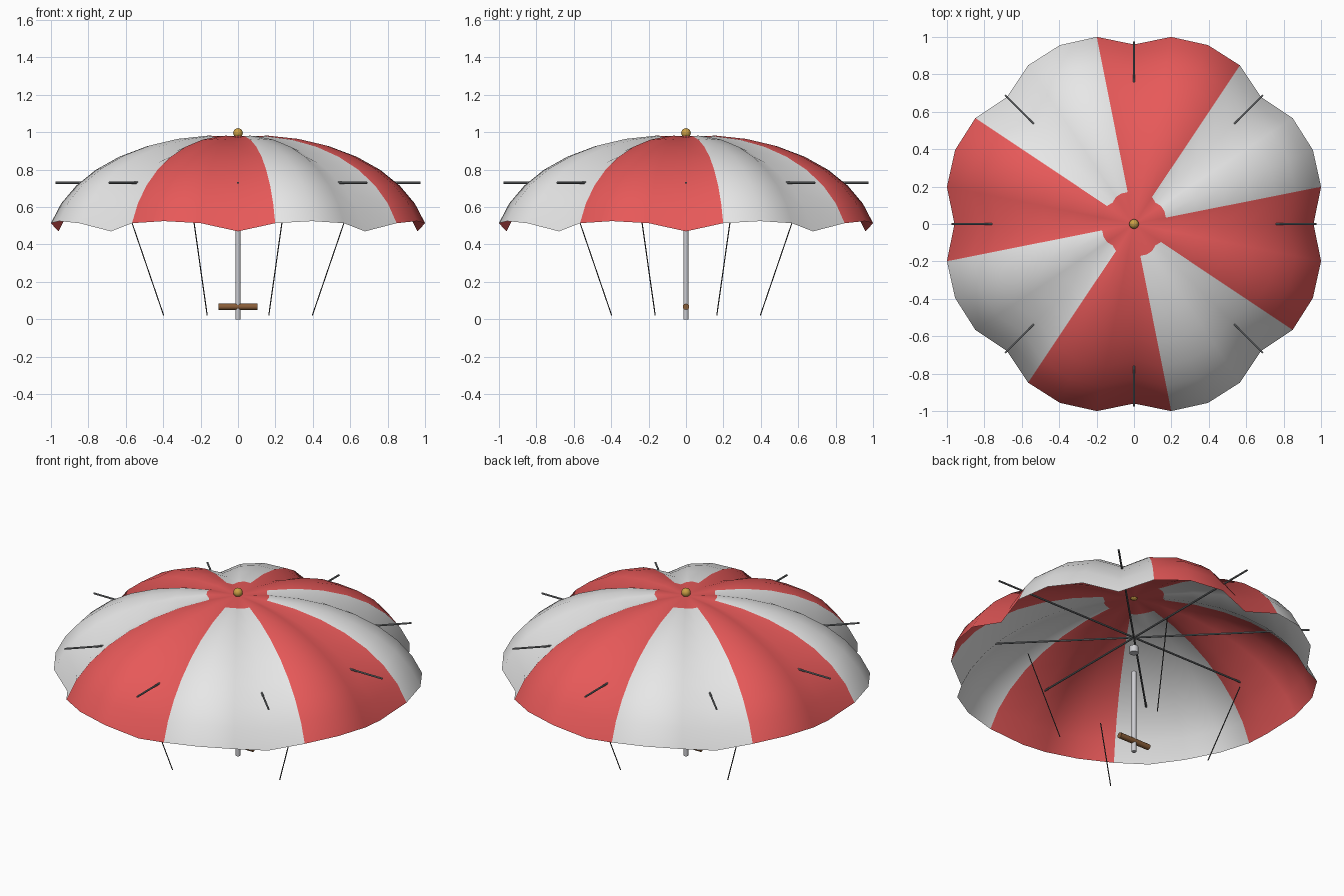
import bpy, bmesh, math
from mathutils import Vector

cube = bpy.data.objects.get("Cube")
if cube:
    bpy.data.objects.remove(cube, do_unlink=True)


def material(name, colour):
    m = bpy.data.materials.new(name)
    m.use_nodes = True
    m.diffuse_color = (*colour, 1)
    m.node_tree.nodes["Principled BSDF"].inputs["Base Color"].default_value = (*colour, 1)
    return m


RED = material("canopy red", (0.8, 0.1, 0.1))
WHITE = material("canopy white", (0.8, 0.8, 0.8))
STEEL = material("pole steel", (0.6, 0.6, 0.63))
DARK = material("rib grey", (0.2, 0.21, 0.22))
ROPE = material("rope dark", (0.06, 0.06, 0.06))
WOOD = material("handle brown", (0.25, 0.11, 0.04))
GOLD = material("finial gold", (0.6, 0.35, 0.06))


def finish(obj, name, mat):
    obj.name = name
    obj.data.materials.append(mat)
    bpy.ops.object.shade_smooth_by_angle(angle=math.radians(40))


def rod(name, start, end, radius, mat, sides=12):
    """Cylinder between two points."""
    a, b = Vector(start), Vector(end)
    bpy.ops.mesh.primitive_cylinder_add(vertices=sides, radius=radius,
                                        depth=(b - a).length, location=(a + b) / 2)
    obj = bpy.context.object
    obj.rotation_euler = (b - a).to_track_quat("Z", "Y").to_euler()
    finish(obj, name, mat)


def polar(radius, degrees, z):
    t = math.radians(degrees)
    return (radius * math.cos(t), radius * math.sin(t), z)


# Canopy: elliptical dome whose panels billow out between the eight ribs
SEGMENTS, RINGS, TOP = 32, 8, 0.98
STEP = 360 / SEGMENTS
SWEEP = math.radians(75)


def canopy_point(ring, seg):
    s = ring / RINGS
    t = s * SWEEP
    billow = abs(math.sin(math.radians(4 * seg * STEP))) ** 0.65 * math.sin(s * math.pi / 2)
    radius = 0.96 * math.sin(t) / math.sin(SWEEP) + 0.075 * billow
    drop = 0.51 * (1 - math.cos(t)) / (1 - math.cos(SWEEP))
    return polar(radius, seg * STEP, TOP - drop + 0.055 * billow)


bm = bmesh.new()
apex = bm.verts.new((0, 0, TOP))
rings = [[bm.verts.new(canopy_point(r, i)) for i in range(SEGMENTS)]
         for r in range(1, RINGS + 1)]
for i in range(SEGMENTS):
    j = (i + 1) % SEGMENTS
    bm.faces.new((apex, rings[0][i], rings[0][j]))
    # alternating panels, four segments wide, below an all-red crown
    white = ((i + 0.5) * STEP + 33.75) % 90 > 45
    for inner, outer in zip(rings, rings[1:]):
        face = bm.faces.new((inner[i], outer[i], outer[j], inner[j]))
        face.material_index = int(white)
mesh = bpy.data.meshes.new("canopy")
bm.to_mesh(mesh)
bm.free()
canopy = bpy.data.objects.new("canopy", mesh)
bpy.context.collection.objects.link(canopy)
mesh.materials.append(RED)
mesh.materials.append(WHITE)
mesh.shade_smooth()

# Finial on the crown
bpy.ops.mesh.primitive_uv_sphere_add(segments=16, ring_count=10, radius=0.026,
                                     location=(0, 0, 0.996))
finish(bpy.context.object, "finial", GOLD)

# Pole, sliding hub and cross handle
rod("pole", (0, 0, 0), (0, 0, 0.51), 0.0135, STEEL, 16)
rod("hub", (0, 0, 0.63), (0, 0, 0.67), 0.025, STEEL, 16)
rod("handle", (-0.105, 0, 0.067), (0.105, 0, 0.067), 0.017, WOOD)

# Eight straight ribs poking through the canopy
for k in range(8):
    rod(f"rib_{k + 1}", (0, 0, 0.73), polar(0.975, 45 * k, 0.73), 0.0055, DARK, 8)

# Four hanging ropes
for k in range(4):
    angle = 67.5 + 90 * k
    rod(f"rope_{k + 1}", polar(0.615, angle, 0.52), polar(0.43, angle, 0.02), 0.003, ROPE, 6)
